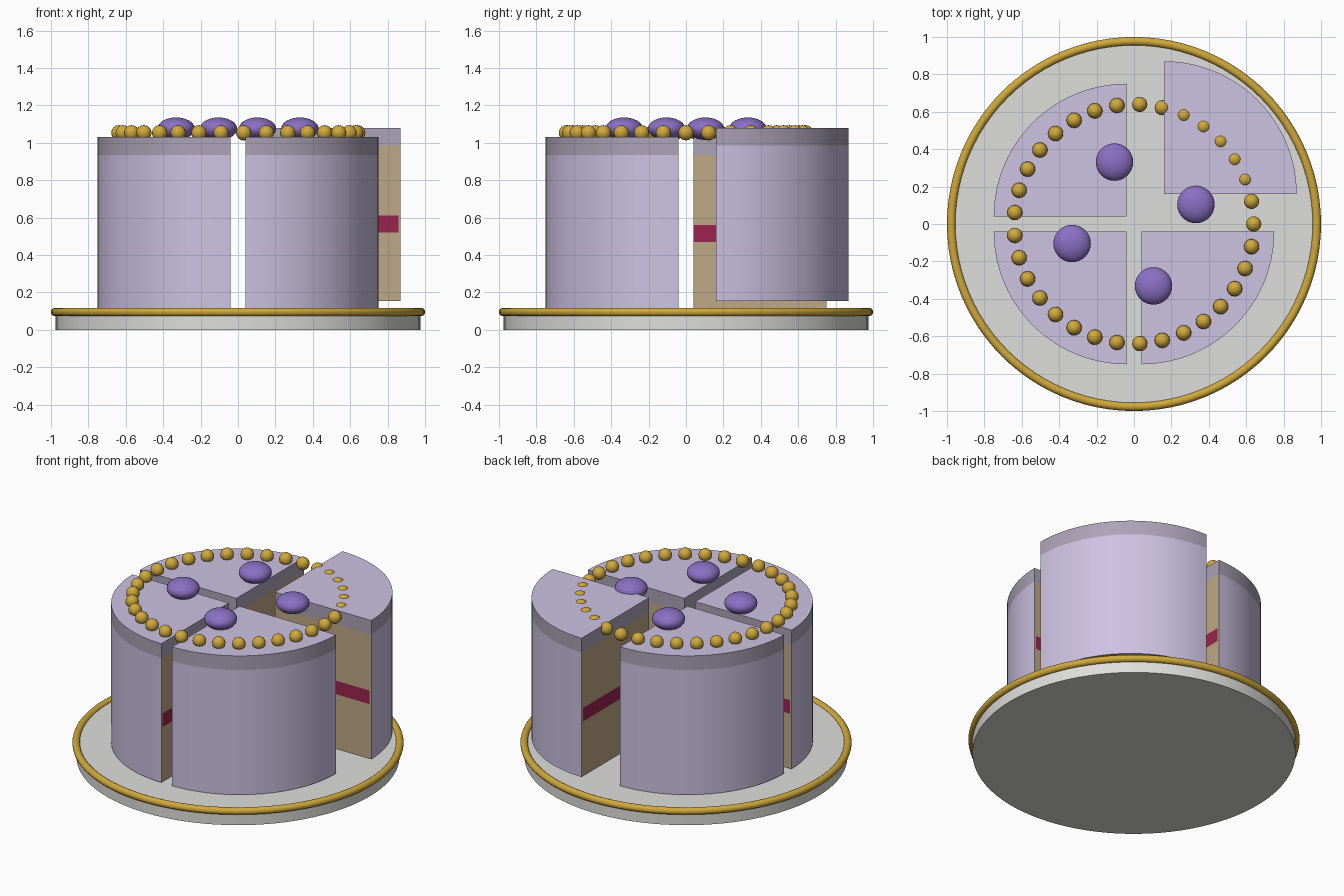
import bpy, bmesh, math

if "Cube" in bpy.data.objects:
    bpy.data.objects.remove(bpy.data.objects["Cube"])


def srgb(r, g, b):
    return tuple(((c / 255 + 0.055) / 1.055) ** 2.4 for c in (r, g, b)) + (1,)


def material(name, *rgb):
    m = bpy.data.materials.new(name)
    m.diffuse_color = srgb(*rgb)
    m.use_nodes = True
    m.node_tree.nodes["Principled BSDF"].inputs["Base Color"].default_value = m.diffuse_color
    return m


LILAC = material("lilac frosting", 205, 194, 226)
CAP = material("dusky lilac edge", 172, 163, 183)
SPONGE = material("sponge tan", 190, 168, 134)
JAM = material("berry jam", 155, 36, 78)
CHINA = material("pale china", 222, 222, 220)
GOLD = material("gold", 208, 168, 58)
PURPLE = material("purple candy", 138, 112, 196)


def finish(ob, name, *mats):
    ob.name = name
    for m in mats:
        ob.data.materials.append(m)
    return ob


def smooth(ob, angle=35):
    bpy.ops.object.select_all(action='DESELECT')
    ob.select_set(True)
    bpy.context.view_layer.objects.active = ob
    bpy.ops.object.shade_smooth_by_angle(angle=math.radians(angle))


# Cake stand: plate disc and gold rim
bpy.ops.mesh.primitive_cylinder_add(vertices=96, radius=0.975, depth=0.1, location=(0, 0, 0.05))
smooth(finish(bpy.context.object, "plate", CHINA))
bpy.ops.mesh.primitive_torus_add(major_radius=0.977, minor_radius=0.023, major_segments=96,
                                 minor_segments=14, location=(0, 0, 0.095))
smooth(finish(bpy.context.object, "plate_rim", GOLD), 60)

# Cake slices: stacked quarter sectors, coloured by layer and by face direction
R, SHELL, STEPS = 0.71, 0.012, 24
LEVELS = (0.105, 0.47, 0.56, 0.935, 1.03)


def cake_slice(name, quarter, gap, lift):
    start = quarter * math.pi / 2
    cx, cy = (gap * math.sqrt(2) * f(start + math.pi / 4) for f in (math.cos, math.sin))

    def polar(r, a):
        return cx + r * math.cos(start + a), cy + r * math.sin(start + a)

    outline = [(cx, cy), polar(R - SHELL, 0)]
    outline += [polar(R, math.pi / 2 * i / STEPS) for i in range(STEPS + 1)]
    outline.append(polar(R - SHELL, math.pi / 2))
    n = len(outline)
    bm = bmesh.new()
    rings = [[bm.verts.new((x, y, z + lift)) for x, y in outline] for z in LEVELS]
    bm.faces.new(rings[0][::-1]).material_index = 2
    bm.faces.new(rings[-1]).material_index = 0
    for k in range(len(LEVELS) - 1):
        for i in range(n):
            j = (i + 1) % n
            f = bm.faces.new((rings[k][i], rings[k][j], rings[k + 1][j], rings[k + 1][i]))
            cut_face = i in (0, n - 1)
            outer = 2 <= i < n - 2
            if k == 3:
                f.material_index = 1
            elif outer:
                f.material_index = 0
            else:
                f.material_index = 3 if k == 1 and cut_face else 2
    me = bpy.data.meshes.new(name)
    bm.to_mesh(me)
    bm.free()
    ob = bpy.data.objects.new(name, me)
    bpy.context.collection.objects.link(ob)
    smooth(finish(ob, name, LILAC, CAP, SPONGE, JAM))


cake_slice("pulled_slice", 0, 0.16, 0.05)
for q, label in ((1, "back_left"), (2, "front_left"), (3, "front_right")):
    cake_slice(label + "_slice", q, 0.04, 0)


# Toppings: ring of gold beads and four flattened candies
def ball(name, radius, angle, ring, z, squash, mat, segs):
    bpy.ops.mesh.primitive_uv_sphere_add(
        segments=segs, ring_count=segs // 2, radius=radius,
        location=(ring * math.cos(angle), ring * math.sin(angle), z))
    ob = finish(bpy.context.object, name, mat)
    ob.scale.z = squash
    smooth(ob, 60)


for i in range(33):
    ball(f"bead_{i + 1}", 0.041, math.tau * i / 33, 0.64, 1.053, 1, GOLD, 16)
for i in range(4):
    ball(f"candy_{i + 1}", 0.1, 0.305 + i * math.pi / 2, 0.347, 1.075, 0.6, PURPLE, 32)
